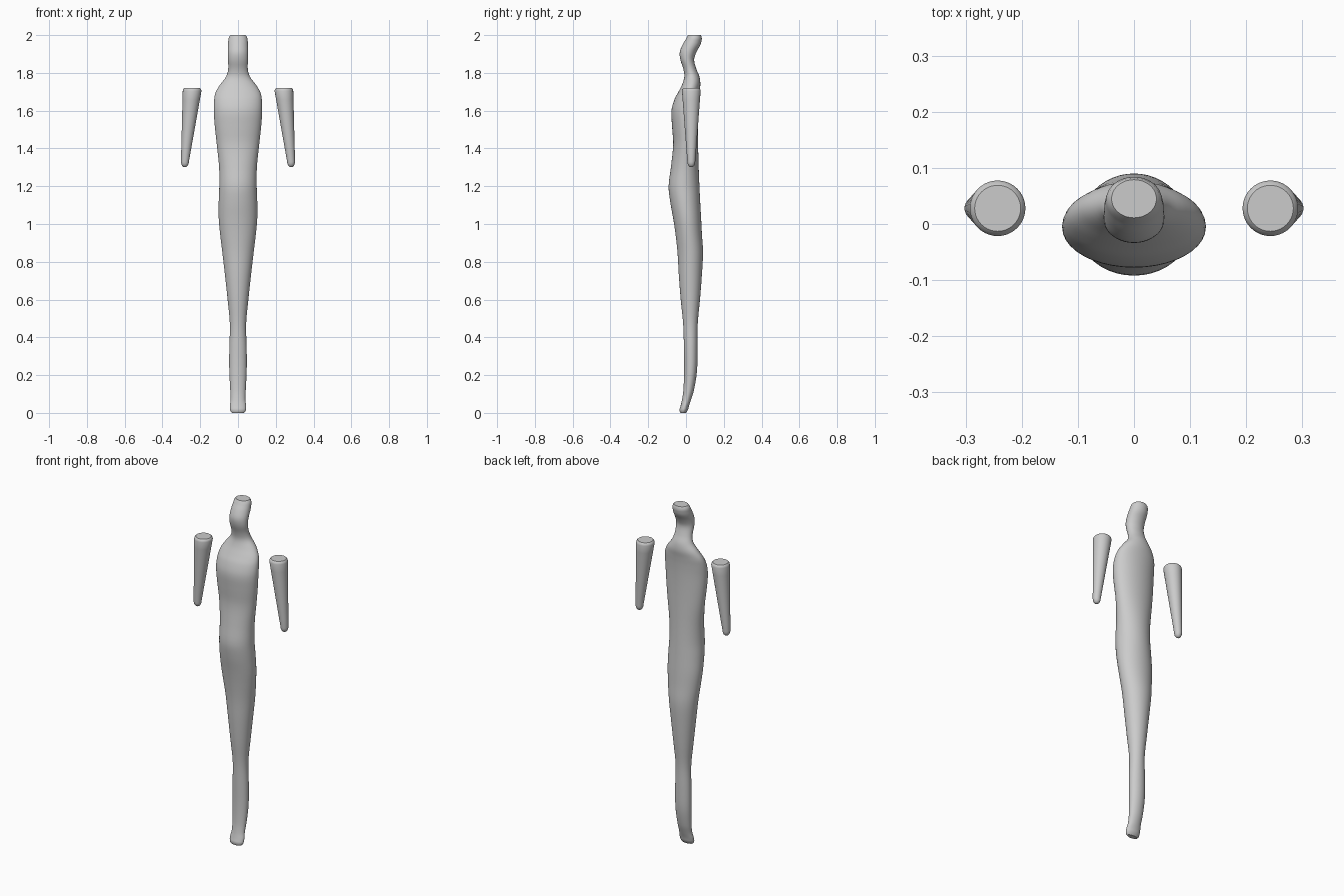
import bpy, bmesh, math

if "Cube" in bpy.data.objects:
    bpy.data.objects.remove(bpy.data.objects["Cube"])

SIDES = 40


def spline(rows, steps):
    """Catmull-Rom rows between the given stations."""
    out = []
    for i in range(len(rows) - 1):
        p0, p1 = rows[max(i - 1, 0)], rows[i]
        p2, p3 = rows[i + 1], rows[min(i + 2, len(rows) - 1)]
        h = p2[0] - p1[0]
        for s in range(steps):
            t = s / steps
            row = [p1[0] + t * h]
            for k in range(1, len(p1)):
                m1 = (p2[k] - p0[k]) / (p2[0] - p0[0]) * h
                m2 = (p3[k] - p1[k]) / (p3[0] - p1[0]) * h
                row.append((2*t**3 - 3*t**2 + 1) * p1[k] + (t**3 - 2*t**2 + t) * m1
                           + (3*t**2 - 2*t**3) * p2[k] + (t**3 - t**2) * m2)
            out.append(row)
    out.append(list(rows[-1]))
    return out


def loft(name, rings):
    """Skin elliptical rings (z, cx, cy, rx, ry), bottom to top, with capped ends."""
    bm = bmesh.new()
    loops = []
    for z, cx, cy, rx, ry in rings:
        loops.append([bm.verts.new((cx + rx * math.cos(2 * math.pi * i / SIDES),
                                    cy + ry * math.sin(2 * math.pi * i / SIDES), z))
                      for i in range(SIDES)])
    for a, b in zip(loops, loops[1:]):
        for i in range(SIDES):
            j = (i + 1) % SIDES
            bm.faces.new((a[i], a[j], b[j], b[i]))
    bm.faces.new(loops[0][::-1])
    bm.faces.new(loops[-1])
    mesh = bpy.data.meshes.new(name)
    bm.to_mesh(mesh)
    bm.free()
    obj = bpy.data.objects.new(name, mesh)
    bpy.context.collection.objects.link(obj)
    bpy.ops.object.select_all(action='DESELECT')
    obj.select_set(True)
    bpy.context.view_layer.objects.active = obj
    bpy.ops.object.shade_smooth_by_angle(angle=math.radians(40))
    return obj


# body stations: height, half width, front y, back y
body = [
    (0.02, .043, -.034, .012), (0.04, .043, -.028, .017), (0.07, .039, -.021, .027),
    (0.12, .041, -.014, .042), (0.22, .046, -.010, .058), (0.34, .046, -.011, .061),
    (0.47, .043, -.015, .062), (0.60, .055, -.028, .074), (0.73, .069, -.038, .084),
    (0.85, .083, -.045, .090), (0.95, .095, -.056, .084), (1.03, .102, -.068, .080),
    (1.12, .102, -.084, .075), (1.20, .099, -.092, .071), (1.30, .100, -.080, .067),
    (1.42, .112, -.068, .064), (1.52, .123, -.074, .063), (1.60, .128, -.077, .064),
    (1.66, .126, -.061, .067), (1.70, .117, -.040, .071), (1.74, .093, -.020, .076),
    (1.78, .063, -.009, .071), (1.82, .052, -.014, .055), (1.87, .053, -.030, .043),
    (1.91, .054, -.033, .055), (1.95, .053, -.018, .077), (1.98, .050, .000, .084),
]
rings = [(z, 0, (f + b) / 2, w, (b - f) / 2) for z, w, f, b in spline(body, 4)]
# rounded rims at the foot and crown
rings = [(0, 0, -.015, .032, .014), (0.008, 0, -.014, .040, .020)] + rings
rings += [(1.992, 0, .044, .047, .038), (2.0, 0, .045, .040, .034)]
loft("body", rings)

# arms: tapered rods with a rounded tip and a flat bevelled top
tip, r_tip, top, r_top = 1.33, .021, 1.705, .0495
for side, label in ((-1, "left_arm"), (1, "right_arm")):
    arm = []
    for i in range(1, 7):
        a = math.pi / 2 * i / 6.0
        arm.append((tip - .03 * math.cos(a), side * .281, .028,
                    r_tip * math.sin(a), r_tip * math.sin(a)))
    for i in range(1, 9):
        t = i / 8
        r = r_tip + (r_top - r_tip) * t
        arm.append((tip + (top - tip) * t, side * (.281 - .038 * t), .028, r, r))
    arm += [(1.714, side * .243, .028, .047, .047), (1.72, side * .243, .028, .041, .041)]
    loft(label, arm)
